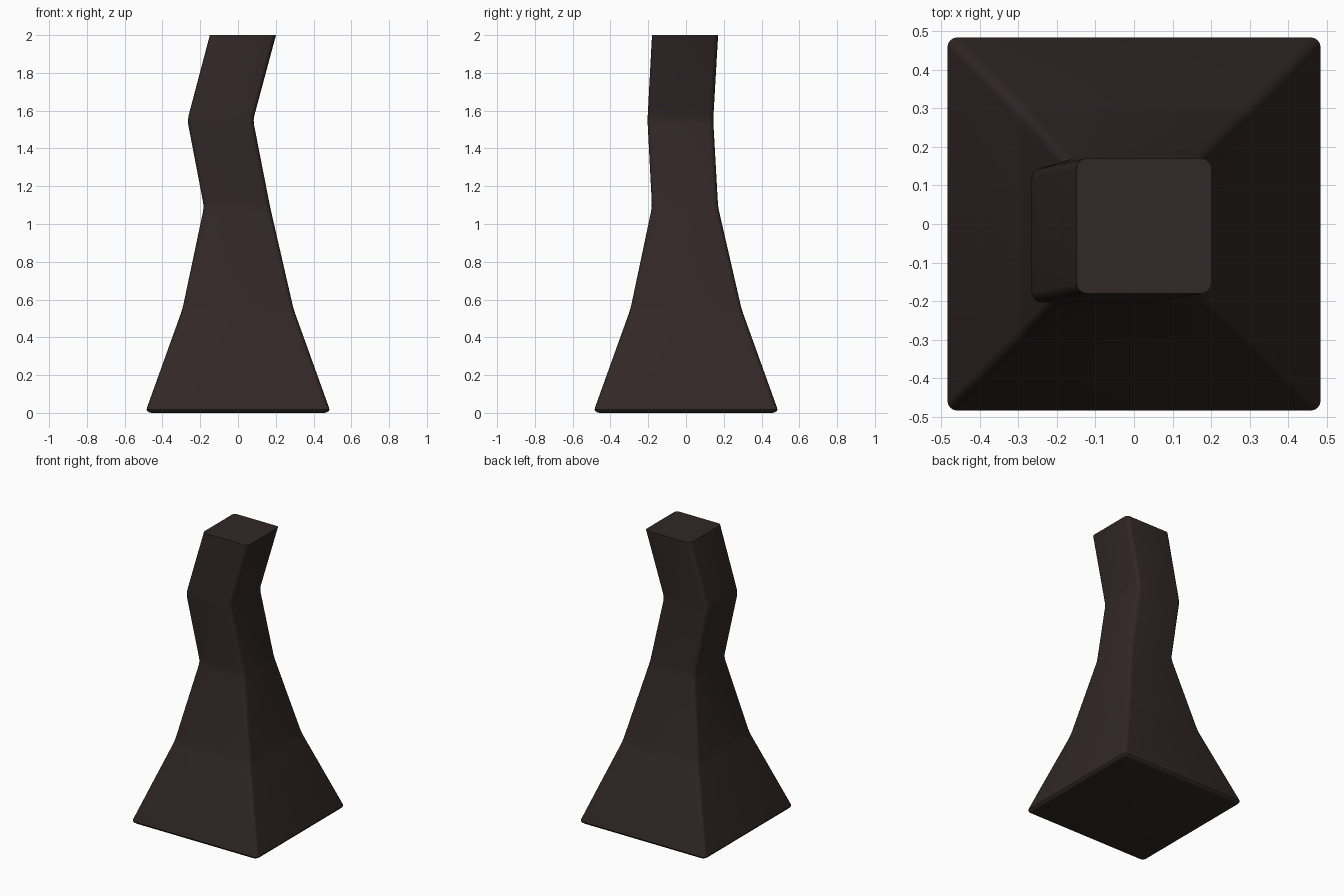
import bpy, bmesh, math

if "Cube" in bpy.data.objects:
    bpy.data.objects.remove(bpy.data.objects["Cube"])

mat = bpy.data.materials.new("dark brown")
mat.diffuse_color = (0.032, 0.020, 0.020, 1)
mat.use_nodes = True
mat.node_tree.nodes["Principled BSDF"].inputs["Base Color"].default_value = mat.diffuse_color

# height, centre x, centre y, half width of each square section
SECTIONS = [(0.0, 0, 0, 0.492), (0.55, 0, 0, 0.294), (1.09, -0.005, -0.005, 0.175),
            (1.55, -0.094, -0.03, 0.174), (2.0, 0.026, -0.005, 0.175)]
RADIUS = 0.026
CORNER_STEPS = 4


def lerp(a, b, t):
    return tuple(p + (q - p) * t for p, q in zip(a, b))


def at_distance(a, b, d):
    """Section at height distance d from a towards b."""
    return lerp(a, b, d / abs(b[0] - a[0]))


def square_ring(bm, z, cx, cy, half, radius):
    """Square with rounded corners."""
    ring = []
    for k in range(4):
        sx, sy = [(1, 1), (-1, 1), (-1, -1), (1, -1)][k]
        for i in range(CORNER_STEPS + 1):
            a = math.pi / 2 * (k + i / CORNER_STEPS)
            ring.append(bm.verts.new((cx + sx * (half - radius) + radius * math.cos(a),
                                      cy + sy * (half - radius) + radius * math.sin(a), z)))
    return ring


# rounded foot, softened bends, sharp top
rows = [(0.0, 0, 0, 0.458), (0.003, 0, 0, 0.470), (0.010, 0, 0, 0.480),
        (0.018, 0, 0, 0.484), (0.03, 0, 0, 0.481)]
for prev, cur, nxt in zip(SECTIONS, SECTIONS[1:], SECTIONS[2:]):
    p, n = at_distance(cur, prev, 0.025), at_distance(cur, nxt, 0.025)
    rows += [p, lerp(lerp(p, n, 0.5), cur, 0.5), n]
rows.append(SECTIONS[-1])

bm = bmesh.new()
rings = [square_ring(bm, *row, RADIUS) for row in rows]
for low, high in zip(rings, rings[1:]):
    for i in range(len(low)):
        j = (i + 1) % len(low)
        bm.faces.new((low[i], low[j], high[j], high[i]))
bm.faces.new(rings[0][::-1])
bm.faces.new(rings[-1])

mesh = bpy.data.meshes.new("bent_column")
bm.to_mesh(mesh)
bm.free()
mesh.materials.append(mat)
column = bpy.data.objects.new("bent_column", mesh)
bpy.context.collection.objects.link(column)
bpy.context.view_layer.objects.active = column
column.select_set(True)
bpy.ops.object.shade_smooth_by_angle(angle=math.radians(35))
